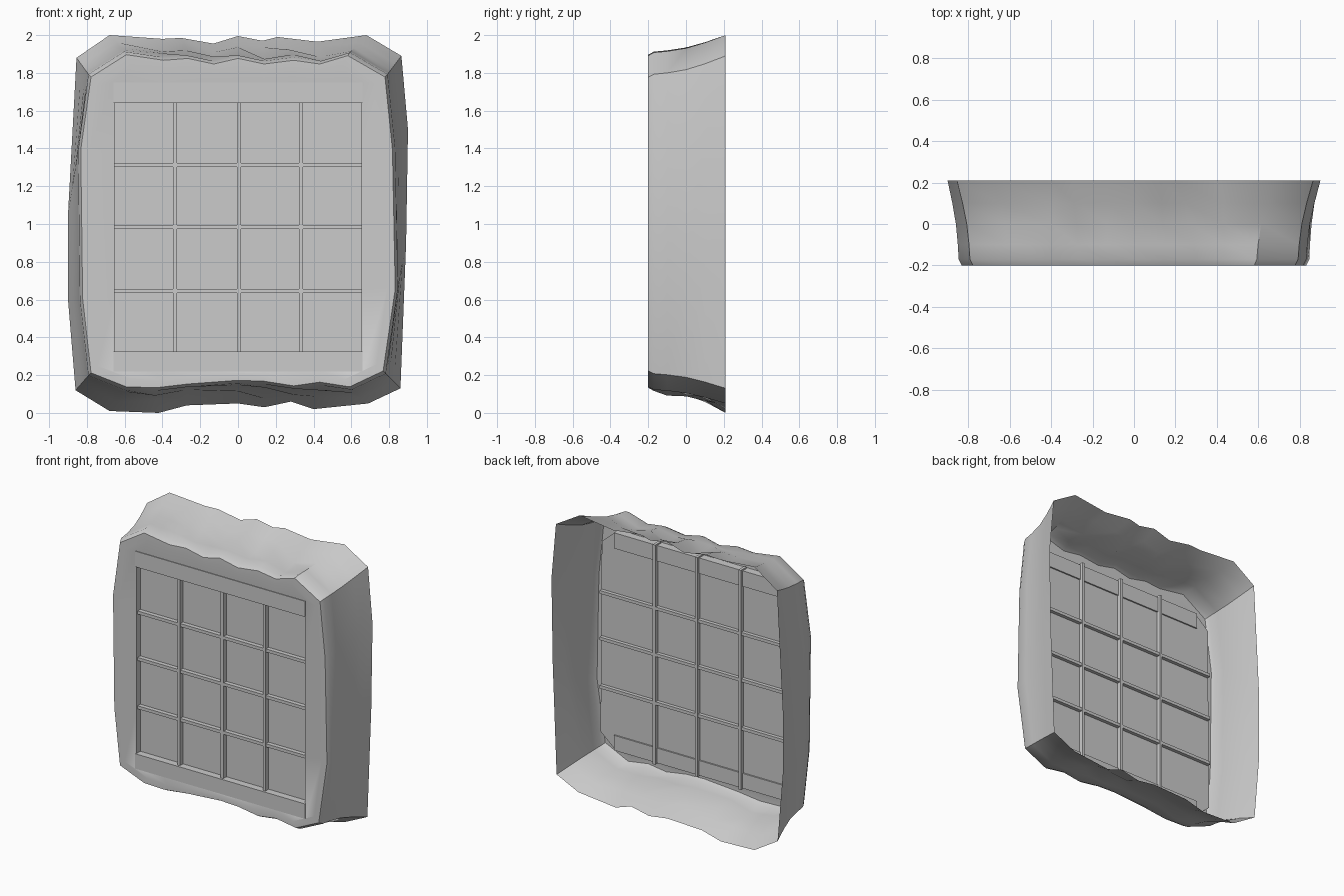
import bpy, bmesh, math
from mathutils import Vector

if "Cube" in bpy.data.objects:
    bpy.data.objects.remove(bpy.data.objects["Cube"])


def make(name, verts, faces, smooth=False):
    me = bpy.data.meshes.new(name)
    me.from_pydata(verts, [], faces)
    bm = bmesh.new()
    bm.from_mesh(me)
    bmesh.ops.recalc_face_normals(bm, faces=bm.faces)
    bm.to_mesh(me)
    bm.free()
    ob = bpy.data.objects.new(name, me)
    bpy.context.collection.objects.link(ob)
    if smooth:
        bpy.ops.object.select_all(action='DESELECT')
        ob.select_set(True)
        bpy.context.view_layer.objects.active = ob
        bpy.ops.object.shade_smooth_by_angle(angle=math.radians(40))
    return ob


def box(name, x0, x1, y0, y1, z0, z1):
    v = [(x, y, z) for x in (x0, x1) for y in (y0, y1) for z in (z0, z1)]
    f = [(0, 1, 3, 2), (4, 6, 7, 5), (0, 4, 5, 1), (2, 3, 7, 6), (0, 2, 6, 4), (1, 5, 7, 3)]
    return make(name, v, f)


# matching outlines (x, z) of the wide back rim and the narrower front rim, clockwise
back = [(-.68, 2), (-.4, 1.98), (-.3, 1.985), (-.13, 1.955), (0, 1.995), (.13, 1.97), (.21, 1.99),
        (.42, 1.965), (.68, 2), (.865, 1.89), (.9, 1.5), (.89, .9), (.86, .13), (.69, .05), (.4, .02),
        (.28, .06), (.14, .03), (0, .05), (-.27, .04), (-.42, 0), (-.68, .01), (-.86, .12),
        (-.9, .6), (-.9, 1.05), (-.855, 1.88)]
front = [(-.6, 1.91), (-.4, 1.88), (-.27, 1.89), (-.13, 1.86), (0, 1.89), (.14, 1.86), (.3, 1.88),
         (.44, 1.86), (.59, 1.905), (.79, 1.79), (.83, 1.4), (.845, .65), (.78, .21), (.6, .125), (.44, .15),
         (.3, .13), (.14, .155), (0, .16), (-.27, .14), (-.44, .12), (-.6, .125), (-.79, .2),
         (-.835, .6), (-.845, 1.4), (-.79, 1.79)]
n = len(back)
C = Vector((0, 1.0))


# interpolated rim, optionally pulled inwards
def ring(y, t, s=1.0):
    out = []
    for b, f in zip(back, front):
        p = Vector(f).lerp(Vector(b), t)
        p = C + (p - C) * s
        out.append((p.x, y, p.y))
    return out


def clamp(v, a, b):
    return max(a, min(b, v))


# hollow surround: flared wall, rounded front edge, flange down to the opening
rings = [ring(.21, 1), ring(.1, .58), ring(0, .27), ring(-.1, .1), ring(-.17, .03), ring(-.2, 0, .985),
         ring(-.2, 0, .94),
         [(clamp(x, -.66, .66), -.195, clamp(z, .22, 1.75)) for x, z in front]]
# slightly crumpled top and bottom walls
for k in (1, 2, 3):
    for i, (x, y, z) in enumerate(rings[k]):
        if abs(x) < .5:
            rings[k][i] = (x, y, z + .018 * math.sin(i * 2.6 + k * 2))
verts = [p for r in rings for p in r]
faces = [(k * n + i, k * n + (i + 1) % n, (k + 1) * n + (i + 1) % n, (k + 1) * n + i)
         for k in range(len(rings) - 1) for i in range(n)]
make("window_surround", verts, faces, True)

# top and bottom rails
box("top_rail", -.66, .66, -.2, -.14, 1.64, 1.75)
box("bottom_rail", -.66, .66, -.2, -.14, .22, .325)

# chamfered side rails behind the flange
for s, name in ((-1, "left_rail"), (1, "right_rail")):
    prof = [(.655, .22), (.655, 1.75), (.76, 1.66), (.77, .32)]
    v = [(s * x, y, z) for y in (-.19, -.15) for x, z in prof]
    f = [(0, 1, 2, 3), (7, 6, 5, 4)] + [(i, (i + 1) % 4, 4 + (i + 1) % 4, 4 + i) for i in range(4)]
    make(name, v, f)

# lattice bars
for i, x in enumerate((-.333, .005, .333)):
    box("vertical_bar_%d" % i, x - .01, x + .01, -.185, -.12, .215, 1.76)
for i, z in enumerate((.645, .985, 1.312)):
    box("horizontal_bar_%d" % i, -.76, .76, -.18, -.125, z - .011, z + .011)

# pane
make("pane", [(-.66, -.15, .22), (.66, -.15, .22), (.66, -.15, 1.75), (-.66, -.15, 1.75)], [(0, 1, 2, 3)])
